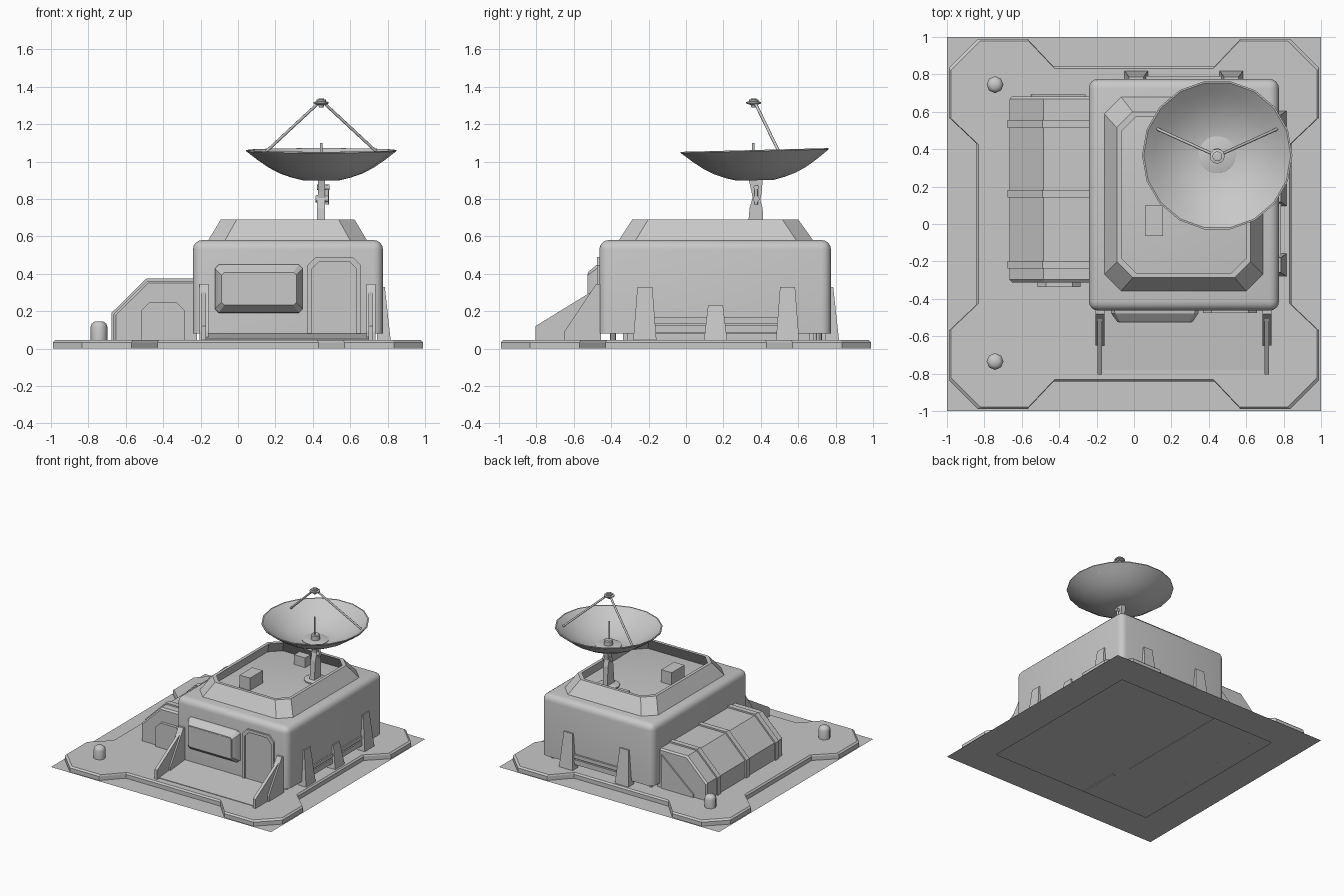
import bpy, bmesh, math
from mathutils import Vector

if "Cube" in bpy.data.objects:
    bpy.data.objects.remove(bpy.data.objects["Cube"])

grey = bpy.data.materials.new("matte_grey")
grey.diffuse_color = (0.58, 0.58, 0.58, 1)
grey.use_nodes = True
grey.node_tree.nodes["Principled BSDF"].inputs["Base Color"].default_value = grey.diffuse_color
TOP = .0455   # parts standing on the pad start here


def finish(name, bm, smooth=None):
    bmesh.ops.remove_doubles(bm, verts=bm.verts, dist=1e-5)
    bmesh.ops.recalc_face_normals(bm, faces=bm.faces)
    me = bpy.data.meshes.new(name)
    bm.to_mesh(me)
    bm.free()
    me.materials.append(grey)
    ob = bpy.data.objects.new(name, me)
    bpy.context.collection.objects.link(ob)
    if smooth:
        bpy.ops.object.select_all(action='DESELECT')
        ob.select_set(True)
        bpy.context.view_layer.objects.active = ob
        bpy.ops.object.shade_smooth_by_angle(angle=math.radians(smooth))
    return ob


def loft(name, rings, caps=(True, True), closed=False, smooth=None):
    """Skin a list of equal-length rings of 3D points."""
    bm = bmesh.new()
    vs = [[bm.verts.new(p) for p in r] for r in rings]
    n = len(vs[0])
    pairs = list(zip(vs, vs[1:])) + ([(vs[-1], vs[0])] if closed else [])
    for a, b in pairs:
        for i in range(n):
            j = (i + 1) % n
            bm.faces.new((a[i], a[j], b[j], b[i]))
    if not closed:
        if caps[0]:
            bm.faces.new(vs[0])
        if caps[1]:
            bm.faces.new(vs[-1])
    return finish(name, bm, smooth)


def place(pts, axis, t):
    if axis == 'x':
        return [(t, a, b) for a, b in pts]
    if axis == 'y':
        return [(a, t, b) for a, b in pts]
    return [(a, b, t) for a, b in pts]


def prism(name, pts, axis, t0, t1):
    return loft(name, [place(pts, axis, t0), place(pts, axis, t1)])


def rect(x0, x1, y0, y1):
    return [(x0, y0), (x1, y0), (x1, y1), (x0, y1)]


def box(name, x0, x1, y0, y1, z0, z1):
    return prism(name, rect(x0, x1, y0, y1), 'z', z0, z1)


def octagon(x0, x1, y0, y1, c):
    return [(x0 + c, y0), (x1 - c, y0), (x1, y0 + c), (x1, y1 - c),
            (x1 - c, y1), (x0 + c, y1), (x0, y1 - c), (x0, y0 + c)]


def arch(x0, x1, z0, z1, c):
    return [(x0, z0), (x1, z0), (x1, z1 - c), (x1 - c, z1), (x0 + c, z1), (x0, z1 - c)]


def lathe(name, profile, segs, loc=(0, 0, 0), smooth=40):
    rings = []
    for r, z in profile:
        r = max(r, 2e-4)
        rings.append([(loc[0] + r * math.cos(2 * math.pi * i / segs),
                       loc[1] + r * math.sin(2 * math.pi * i / segs), loc[2] + z)
                      for i in range(segs)])
    return loft(name, rings, smooth=smooth)


def rod(name, a, b, r, segs=8):
    a, b = Vector(a), Vector(b)
    q = (b - a).to_track_quat('Z', 'Y')
    ring = [q @ Vector((r * math.cos(2 * math.pi * i / segs), r * math.sin(2 * math.pi * i / segs), 0))
            for i in range(segs)]
    return loft(name, [[a + p for p in ring], [b + p for p in ring]], smooth=50)


# Ground sheet, open under the middle of the pad
bm = bmesh.new()
ring = [[bm.verts.new(p) for p in place(rect(-s, s, -s, s), 'z', 0)] for s in (1, .735)]
for i in range(4):
    j = (i + 1) % 4
    bm.faces.new((ring[0][i], ring[0][j], ring[1][j], ring[1][i]))
finish("ground_sheet", bm)

# Raised pad with notched sides
corner = [(.842, .43), (.99, .57), (.99, .835), (.835, .99), (.57, .99), (.43, .842)]
outline = []
for k in range(4):
    for x, y in corner:
        for _ in range(k):
            x, y = -y, x
        outline.append((x, y))
inner = [(x * .987, y * .987) for x, y in outline]
loft("base_pad", [place(outline, 'z', 0), place(outline, 'z', .033), place(inner, 'z', .045)],
     caps=(False, True))

# Main hall with rounded sides and top
bm = bmesh.new()
bmesh.ops.create_cube(bm, size=1)
for v in bm.verts:
    v.co = Vector((.267 + v.co.x * 1.016, .156 + v.co.y * 1.238, .33 + v.co.z * .5))
edges = [e for e in bm.edges if max(v.co.z for v in e.verts) > .5]
bmesh.ops.bevel(bm, geom=edges, offset=.05, segments=4, profile=.5, affect='EDGES')
finish("main_hall", bm, 40)
box("hall_plinth", -.16, .69, -.27, .66, TOP, .09)
for x in (-.18, .71):
    for y in (-.39, .71):
        lathe("hall_foot", [(.016, TOP), (.016, .085)], 8, (x, y, 0))

# Roof parapet: a thin sloping shell around an open deck
loft("roof_parapet", [place(octagon(-.16, .69, -.36, .68, .09), 'z', .578),
                      place(octagon(-.092, .623, -.287, .60, .085), 'z', .69),
                      place(octagon(-.067, .598, -.262, .575, .078), 'z', .69),
                      place(octagon(-.13, .66, -.33, .65, .082), 'z', .578)], closed=True)
box("roof_box", .06, .155, -.065, .10, .575, .682)
box("roof_box_small", .16, .26, .50, .57, .575, .66)

# Front window bay
loft("window_bay", [place(octagon(-.125, .347, .19, .45, .02), 'y', -.455),
                    place(octagon(-.122, .344, .193, .447, .02), 'y', -.478),
                    place(octagon(-.088, .312, .232, .408, .015), 'y', -.525)], smooth=30)
prism("window_pane", octagon(-.083, .307, .238, .402, .012), 'y', -.527, -.52)

# Front door: raised frame with a recessed leaf
loft("door_frame", [place(arch(.37, .657, .08, .49, .045), 'y', -.455),
                    place(arch(.37, .657, .08, .49, .045), 'y', -.477),
                    place(arch(.395, .632, .08, .465, .038), 'y', -.477),
                    place(arch(.395, .632, .08, .465, .038), 'y', -.468)])

# Entrance ramp and its side braces
prism("entrance_ramp", [(-.78, TOP), (-.78, .05), (-.455, .08), (-.455, TOP)], 'x', -.175, .705)
for x in (-.183, .711):
    prism("ramp_wall", [(-.805, .04), (-.805, .12), (-.455, .335), (-.455, .04)], 'x', x - .012, x + .012)
    prism("ramp_brace", [(-.65, TOP), (-.65, .09), (-.48, .345), (-.455, .345), (-.455, TOP)],
          'x', x - .024, x + .024)


# Tapered wall buttresses on the right and back
def buttress(axis, c, wall, h):
    def pt(u, d, z):
        return (wall + d, c + u, z) if axis == 'x' else (c + u, wall + d, z)
    lo, hi = .062, .04
    loft("wall_buttress", [[pt(-lo, -.03, TOP), pt(lo, -.03, TOP), pt(lo, .043, TOP), pt(-lo, .043, TOP)],
                           [pt(-hi, -.03, h), pt(hi, -.03, h), pt(hi, .012, h), pt(-hi, .012, h)]])


for c, h in ((-.22, .33), (.158, .23), (.543, .33)):
    buttress('x', c, .773, h)
for c in (.012, .52):
    buttress('y', c, .775, .33)
# Low rails between the buttresses
for z0, z1 in ((.085, .125), (.135, .165)):
    box("right_rail", .76, .786, -.2, .52, z0, z1)
    box("back_rail", .03, .50, .765, .79, z0, z1)


# Side annex with sloped shoulder, ribs, front door and back brace
def annex(g):
    return [(-.665 - g, .043), (-.665 - g, .185 + g * .4), (-.485 - g * .4, .362 + g), (-.22, .362 + g), (-.22, .043)]


loft("annex", [place(annex(-.012), 'y', -.312), place(annex(0), 'y', -.298),
               place(annex(0), 'y', .668), place(annex(-.012), 'y', .682)])
for y in (-.218, .162, .535):
    prism("annex_rib", annex(.012), 'y', y - .021, y + .021)
prism("annex_front_door", arch(-.515, -.285, TOP, .25, .045), 'y', -.336, -.30)
prism("annex_back_brace", [(-.55, TOP), (-.55, .07), (-.26, .32), (-.26, TOP)], 'y', .67, .693)

# Bollards
for y in (-.735, .745):
    lathe("bollard", [(.045, TOP), (.045, .115), (.039, .133), (.024, .144), (0, .146)], 8, (-.743, y, 0), 60)

# Antenna mast: base disc, two tapered arms and pivots
cx, cy = .445, .37
lathe("mast_base", [(.085, .575), (.085, .59), (.07, .597)], 16, (cx, cy, 0))
prism("mast_lower_arm", [(.325, .59), (.415, .59), (.41, .75), (.39, .82), (.36, .82), (.34, .75)],
      'x', cx - .022, cx + .02)
prism("mast_upper_arm", [(.36, .78), (.395, .78), (.405, .84), (.41, .905), (.335, .905), (.35, .84)],
      'x', cx - .018, cx + .02)
rod("mast_pivot", (cx - .03, .375, .80), (cx + .04, .375, .80), .018, 12)
rod("mast_actuator", (cx + .032, .375, .77), (cx + .032, .375, .875), .009)
rod("mast_upper_pivot", (cx - .022, .375, .862), (cx + .045, .375, .862), .014, 12)

# Dish, slightly tilted
outer = [(0, .90), (.10, .90), (.16, .915), (.22, .936), (.28, .967), (.34, 1.008), (.402, 1.056)]
dish = lathe("dish", outer + [(.402, 1.062), (.393, 1.062)] +
             [(r - .004, z + .010) for r, z in outer[5:0:-1]] + [(0, .91)], 18, smooth=35)
dish.rotation_euler.x = .025
dish.location = (cx, cy + math.sin(.025) * .95, 0)
lathe("dish_plate", [(.10, .905), (.10, .914), (.095, .916)], 18, (cx, cy, 0))
lathe("dish_hub", [(.035, .91), (.035, .95), (.028, .957)], 12, (cx, cy, 0))
rod("dish_probe", (cx, cy - .01, .95), (cx, cy - .01, 1.10), .007)

# Feed horn held by two struts
fy = .362
lathe("feed_horn", [(.012, 1.29), (.016, 1.302), (.040, 1.310), (.040, 1.318), (.026, 1.321),
                    (.026, 1.33), (.015, 1.332), (.015, 1.337)], 12, (cx, fy, 0))
for s in (-1, 1):
    rod("feed_strut", (cx + s * .02, fy + .01, 1.308), (cx + s * .325, .51, 1.025), .008)
